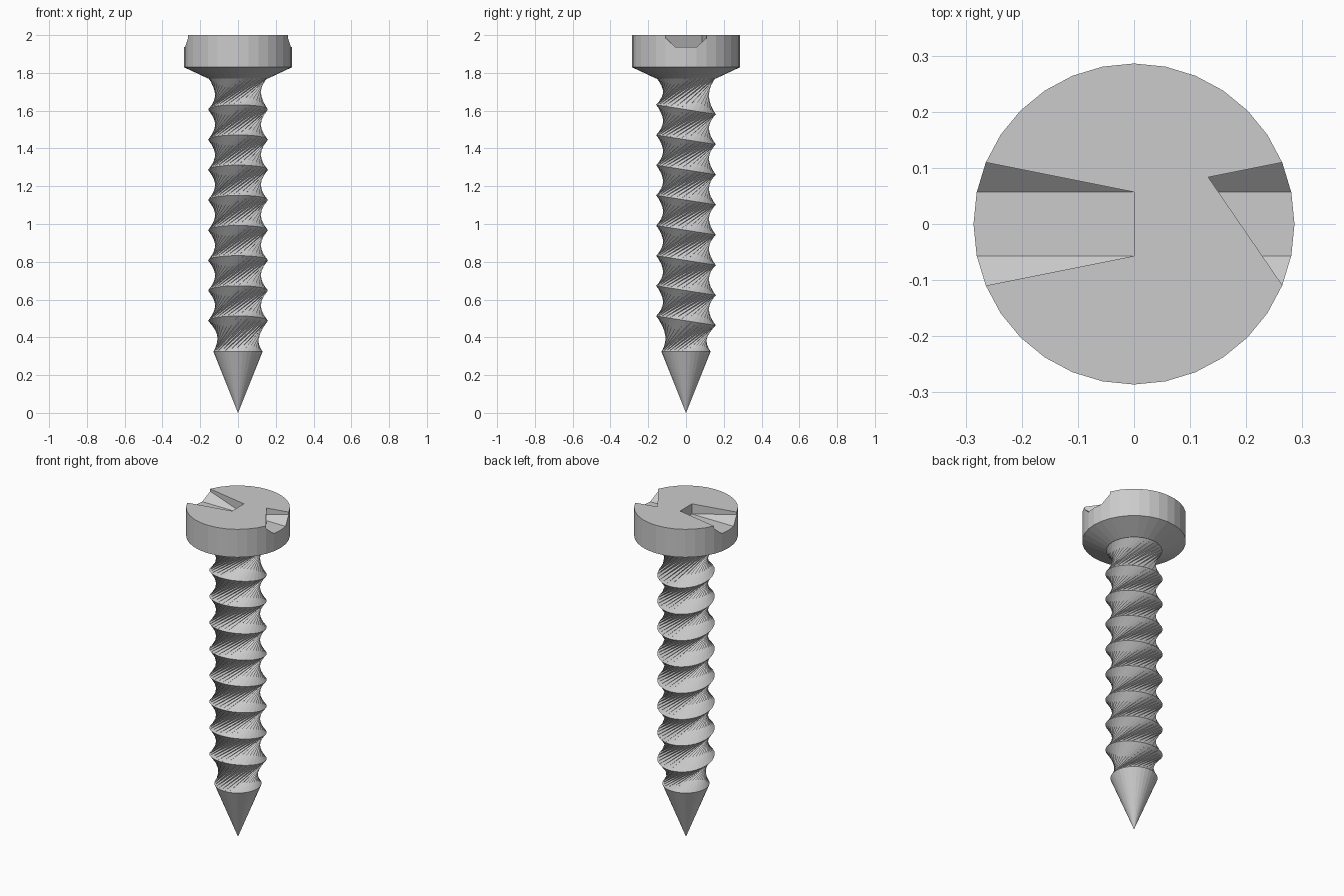
import bpy, bmesh, math
from mathutils import Vector

if "Cube" in bpy.data.objects:
    bpy.data.objects.remove(bpy.data.objects["Cube"])

SIDES = 32


def make_object(name, bm):
    bmesh.ops.recalc_face_normals(bm, faces=bm.faces[:])
    mesh = bpy.data.meshes.new(name)
    bm.to_mesh(mesh)
    bm.free()
    obj = bpy.data.objects.new(name, mesh)
    bpy.context.collection.objects.link(obj)
    return obj


def ring(bm, radius, z, tilt=0.0):
    verts = []
    for i in range(SIDES):
        a = 2 * math.pi * i / SIDES
        y = radius * math.sin(a)
        verts.append(bm.verts.new((radius * math.cos(a), y, z - tilt * y)))
    return verts


def bridge(bm, low, high, shift=0):
    for i in range(SIDES):
        j = (i + 1) % SIDES
        a, b = low[i], low[j]
        c, d = high[(j + shift) % SIDES], high[(i + shift) % SIDES]
        if shift:
            bm.faces.new((a, b, d))
            bm.faces.new((b, c, d))
        else:
            bm.faces.new((a, b, c, d))


# Threaded shank: crest rings joined by quarter-turn twisted bands
bm = bmesh.new()
rings = [ring(bm, 0.13, 0.325)]
rings += [ring(bm, 0.158, 0.488 + 0.1597 * k, 0.16) for k in range(8)]
rings.append(ring(bm, 0.158, 1.775))
for low, high in zip(rings, rings[1:]):
    bridge(bm, low, high, SIDES // 4)
bm.faces.new(rings[-1])
# Pointed tip
tip = bm.verts.new((0, 0, 0))
for i in range(SIDES):
    bm.faces.new((tip, rings[0][(i + 1) % SIDES], rings[0][i]))
make_object("threaded_shank", bm)

# Head with tapered underside
bm = bmesh.new()
head_rings = [ring(bm, r, z) for r, z in ((0.158, 1.77), (0.286, 1.83), (0.286, 2.0))]
for low, high in zip(head_rings, head_rings[1:]):
    bridge(bm, low, high)
bm.faces.new(head_rings[0][::-1])
bm.faces.new(head_rings[-1])
head = make_object("head", bm)


# Flared slot arms; the right one is shortened on a slant
def slot_arm(side):
    bm = bmesh.new()
    for s in (-1, 1):
        for p in ((0, 0.057, 2.001), (0.35, 0.127, 2.001),
                  (0, 0.057, 1.938), (0.35, 0.057, 1.938)):
            bm.verts.new((side * p[0], s * p[1], p[2]))
    bmesh.ops.convex_hull(bm, input=bm.verts[:])
    if side > 0:
        a, b = Vector((0.132, 0.084, 0)), Vector((0.265, -0.11, 0))
        d = b - a
        bmesh.ops.bisect_plane(bm, geom=bm.verts[:] + bm.edges[:] + bm.faces[:],
                               plane_co=a, plane_no=(-d.y, d.x, 0), clear_inner=True)
        bmesh.ops.holes_fill(bm, edges=bm.edges[:], sides=0)
    cutter = make_object("slot_cutter", bm)
    cutter.hide_render = True
    return cutter


bpy.context.view_layer.objects.active = head
for side in (-1, 1):
    cutter = slot_arm(side)
    mod = head.modifiers.new("slot", "BOOLEAN")
    mod.operation = "DIFFERENCE"
    mod.solver = "EXACT"
    mod.object = cutter
    bpy.ops.object.modifier_apply(modifier=mod.name)
    bpy.data.objects.remove(cutter)
